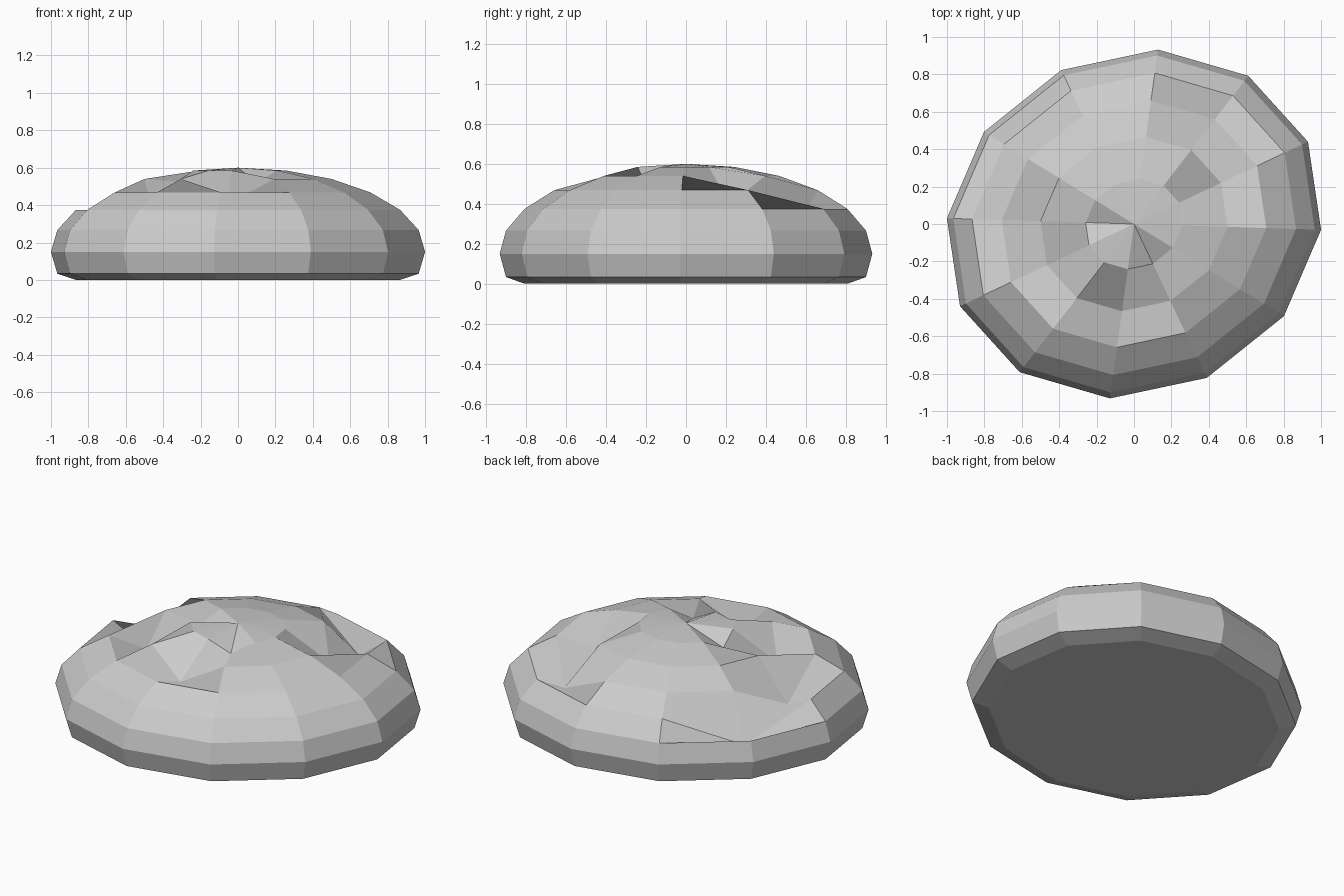
import bpy, bmesh, math

if "Cube" in bpy.data.objects:
    bpy.data.objects.remove(bpy.data.objects["Cube"])

SEG = 12
A, B, TURN = 1.029, 0.91, math.radians(25.3)   # ellipse half axes and rotation

# dented vertices: (ring above the rim, column) -> height
DENTS = {(2, 4): 0.20,
         (3, 1): 0.30, (3, 5): 0.30,
         (4, 0): 0.40, (4, 6): 0.40, (4, 8): 0.40,
         (5, 5): 0.52, (5, 9): 0.52}


def ring_point(ring, col):
    lat = math.radians(15 * ring)
    t = 2 * math.pi * col / SEG
    u, v = A * math.cos(lat) * math.cos(t), B * math.cos(lat) * math.sin(t)
    z = max(0.0, 0.15 + 0.45 * math.sin(lat))
    z = DENTS.get((ring, col), z)
    return (u * math.cos(TURN) - v * math.sin(TURN),
            u * math.sin(TURN) + v * math.cos(TURN), z)


bm = bmesh.new()
rings = [[bm.verts.new(ring_point(r, c)) for c in range(SEG)] for r in range(-2, 6)]

# flat underside
bm.faces.new(rings[0][::-1])

# side bands
for low, up in zip(rings, rings[1:]):
    for c in range(SEG):
        n = (c + 1) % SEG
        bm.faces.new((up[c], low[c], low[n], up[n]))

# crown
apex = bm.verts.new((0, 0, 0.6))
for c in range(SEG):
    bm.faces.new((rings[-1][c], rings[-1][(c + 1) % SEG], apex))

mesh = bpy.data.meshes.new("dented_dome")
bm.to_mesh(mesh)
bm.free()
dome = bpy.data.objects.new("dented_dome", mesh)
bpy.context.collection.objects.link(dome)

grey = bpy.data.materials.new("light_grey")
grey.diffuse_color = (0.6, 0.6, 0.6, 1)
grey.use_nodes = True
grey.node_tree.nodes["Principled BSDF"].inputs["Base Color"].default_value = grey.diffuse_color
mesh.materials.append(grey)
